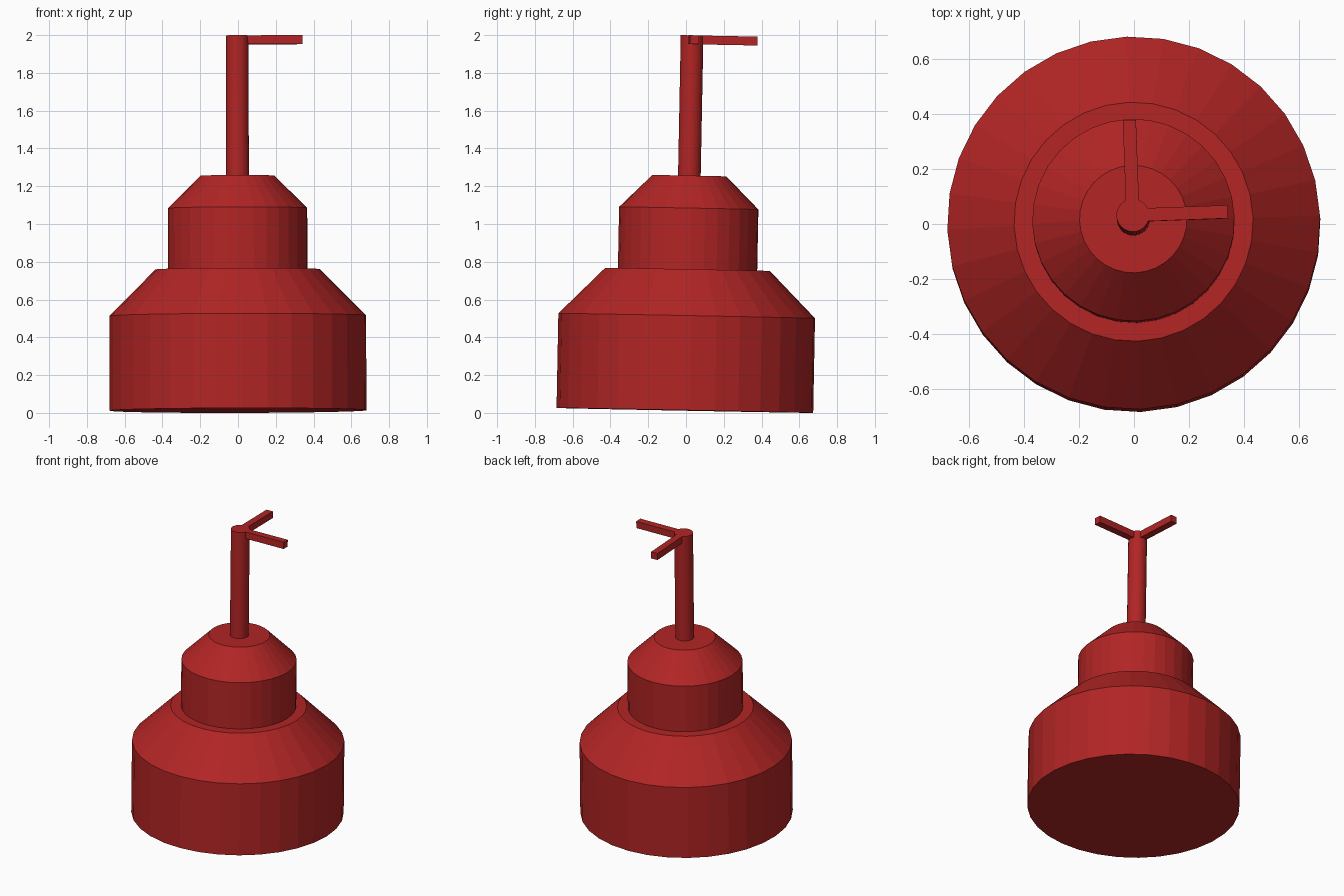
import bpy, bmesh, math
from mathutils import Matrix

if "Cube" in bpy.data.objects:
    bpy.data.objects.remove(bpy.data.objects["Cube"], do_unlink=True)

SIDES = 32
# the whole model leans very slightly backwards and is turned a little
PLACE = (Matrix.Translation((0, -0.006, 0.013))
         @ Matrix.Rotation(math.radians(-1.1), 4, 'X')
         @ Matrix.Rotation(math.radians(-0.12), 4, 'Y')
         @ Matrix.Rotation(math.radians(2.1), 4, 'Z'))

RED = (0.445, 0.018, 0.018, 1)
red = bpy.data.materials.new("dark red")
red.use_nodes = True
red.diffuse_color = RED
red.node_tree.nodes["Principled BSDF"].inputs["Base Color"].default_value = RED


def finish(name, bm):
    bmesh.ops.recalc_face_normals(bm, faces=bm.faces)
    mesh = bpy.data.meshes.new(name)
    bm.to_mesh(mesh)
    bm.free()
    mesh.materials.append(red)
    obj = bpy.data.objects.new(name, mesh)
    obj.matrix_world = PLACE
    bpy.context.collection.objects.link(obj)
    return obj


def turned(name, profile):
    """Closed round solid from (radius, height) points, bottom to top."""
    bm = bmesh.new()
    rings = [[bm.verts.new((r * math.cos(2 * math.pi * i / SIDES),
                            r * math.sin(2 * math.pi * i / SIDES), z))
              for i in range(SIDES)] for r, z in profile]
    for low, high in zip(rings, rings[1:]):
        for i in range(SIDES):
            j = (i + 1) % SIDES
            bm.faces.new((low[i], low[j], high[j], high[i]))
    bm.faces.new(rings[0])
    bm.faces.new(rings[-1])
    return finish(name, bm)


def arm(name, angle, start=0.045, end=0.346, width=0.048, low=1.939, high=1.986):
    """Thin bar running outwards from the top of the pole."""
    bm = bmesh.new()
    size = Matrix.Diagonal((end - start, width, high - low, 1))
    shift = Matrix.Translation(((start + end) / 2, 0, (low + high) / 2))
    bmesh.ops.create_cube(bm, size=1,
                          matrix=Matrix.Rotation(angle, 4, 'Z') @ shift @ size)
    return finish(name, bm)


# stepped body: wide drum, narrower drum, pole
turned("lower_drum", [(0.68, 0), (0.68, 0.501), (0.436, 0.747)])
turned("upper_drum", [(0.369, 0.70), (0.369, 1.071), (0.196, 1.243)])
turned("pole", [(0.06, 1.20), (0.06, 1.986)])

# two arms at right angles, flush with the pole top
arm("left_arm", 0)
arm("back_arm", math.pi / 2)
